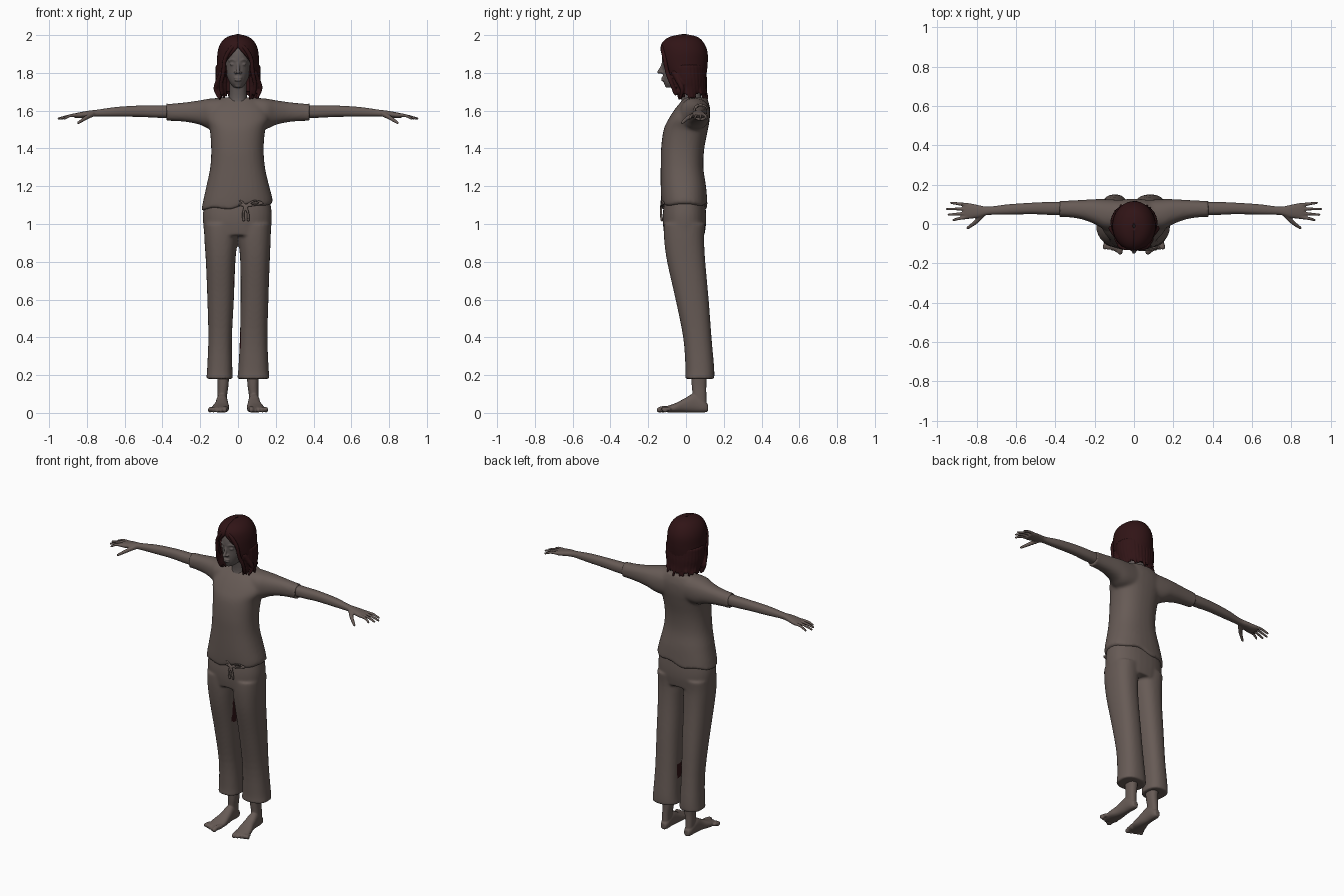
import bpy, bmesh, math, random
from mathutils import Vector, Matrix

random.seed(4)
if "Cube" in bpy.data.objects:
    bpy.data.objects.remove(bpy.data.objects["Cube"])


def material(name, colour):
    mat = bpy.data.materials.new(name)
    mat.use_nodes = True
    mat.diffuse_color = (*colour, 1)
    mat.node_tree.nodes["Principled BSDF"].inputs["Base Color"].default_value = (*colour, 1)
    return mat


CLOTH = material("warm grey", (0.135, 0.104, 0.092))
FACE = material("face grey", (0.12, 0.1, 0.095))
HAIR = material("dark red", (0.03, 0.007, 0.008))


def resample(rows, steps):
    """Catmull-Rom interpolation through rows of numbers."""
    out = []
    for i in range(len(rows) - 1):
        a, b, c, d = (rows[max(0, min(len(rows) - 1, i + k))] for k in (-1, 0, 1, 2))
        for s in range(steps):
            t = s / steps
            out.append([q + t / 2 * (r - p + t * (2 * p - 5 * q + 4 * r - u + t * (3 * (q - r) + u - p)))
                        for p, q, r, u in zip(a, b, c, d)])
    return out + [list(rows[-1])]


def loft(bm, axis, rows, side=1, power=0.85, gap=None, count=32):
    """Rounded rings; each row is a position on the axis, then low/high bounds of the other two."""
    rings = []
    for pos, a0, a1, b0, b1 in resample(rows, 4):
        start = gap(pos) if gap else 0
        ring = []
        for k in range(count):
            t = start + (2 * math.pi - 2 * start) * k / (count - 1 if gap else count)
            s, c = math.sin(t), -math.cos(t)
            u = (a0 + a1) / 2 + (a1 - a0) / 2 * math.copysign(abs(s) ** power, s)
            v = (b0 + b1) / 2 + (b1 - b0) / 2 * math.copysign(abs(c) ** power, c)
            x, y, z = {"X": (pos, u, v), "Y": (u, pos, v), "Z": (u, v, pos)}[axis]
            ring.append(bm.verts.new((x * side, y, z)))
        rings.append(ring)
    for lower, upper in zip(rings, rings[1:]):
        for k in range(count - 1 if gap else count):
            n = (k + 1) % count
            bm.faces.new((lower[k], lower[n], upper[n], upper[k]))
    if not gap:
        bm.faces.new(rings[0])
        bm.faces.new(rings[-1])


def chain(bm, points, r0, r1, side=1, steps=8):
    """Tapered strand of overlapping beads, fused later by the remesh."""
    path = resample(points, steps)
    for i, p in enumerate(path):
        r = r0 + (r1 - r0) * i / (len(path) - 1)
        place = Matrix.Translation((p[0] * side, p[1], p[2]))
        bmesh.ops.create_icosphere(bm, subdivisions=1, radius=r * 1.08, matrix=place)


def blob(bm, centre, size):
    place = Matrix.Translation(centre) @ Matrix.Diagonal((*size, 1))
    bmesh.ops.create_icosphere(bm, subdivisions=3, radius=1, matrix=place)


def finish(bm, name, mats, voxel=None, smooth=4):
    bmesh.ops.recalc_face_normals(bm, faces=bm.faces)
    mesh = bpy.data.meshes.new(name)
    bm.to_mesh(mesh)
    bm.free()
    ob = bpy.data.objects.new(name, mesh)
    bpy.context.collection.objects.link(ob)
    for mat in mats:
        mesh.materials.append(mat)
    if voxel:
        fuse = ob.modifiers.new("fuse", "REMESH")
        fuse.mode = "VOXEL"
        fuse.voxel_size = voxel
        soften = ob.modifiers.new("soften", "SMOOTH")
        soften.iterations = smooth
        bpy.context.view_layer.objects.active = ob
        for mod in ("fuse", "soften"):
            bpy.ops.object.modifier_apply(modifier=mod)
    for poly in ob.data.polygons:
        poly.use_smooth = True
    return ob


# Shirt: torso and short sleeves
bm = bmesh.new()
loft(bm, "Z", [(1.09, -.195, .185, -.128, .114), (1.13, -.187, .18, -.132, .112), (1.2, -.168, .165, -.134, .106),
               (1.3, -.147, .143, -.134, .092), (1.4, -.142, .136, -.132, .097), (1.5, -.15, .145, -.118, .116),
               (1.56, -.17, .17, -.09, .126), (1.62, -.15, .15, -.05, .126), (1.67, -.09, .09, -.005, .11)])
for side in (1, -1):
    loft(bm, "X", [(.04, -.03, .12, 1.5, 1.67), (.14, -.03, .126, 1.5, 1.665), (.2, 0, .126, 1.525, 1.655),
                   (.27, .025, .122, 1.54, 1.645), (.35, .036, .118, 1.546, 1.637),
                   (.378, .034, .119, 1.544, 1.639)], side)
shirt = finish(bm, "shirt", [CLOTH], .009, 5)
for v in shirt.data.vertices:
    k = max(0, min(1, (1.22 - v.co.z) / .1))
    v.co.z += k * (.1 * v.co.x + .008 * math.sin(35 * v.co.x))

# Trousers: pelvis and two flared legs
bm = bmesh.new()
loft(bm, "Z", [(.94, -.178, .172, -.115, .098), (1, -.184, .177, -.122, .106),
               (1.06, -.185, .178, -.122, .106), (1.14, -.172, .168, -.112, .098)])
sides = [(.18, -.005, .15), (.24, -.003, .149), (.4, -.015, .135), (.6, -.055, .12),
         (.8, -.1, .102), (.92, -.116, .096), (1, -.118, .102)]
spans = {"right": [(-.168, -.028), (-.163, -.03), (-.157, -.032), (-.162, -.022), (-.17, -.014), (-.178, -.004), (-.18, 0)],
         "left": [(-.004, .168), (.002, .162), (.01, .156), (.014, .161), (.012, .168), (.002, .173), (0, .175)]}
for span in spans.values():
    loft(bm, "Z", [(z, *xs, y0, y1) for (z, y0, y1), xs in zip(sides, span)])
trousers = finish(bm, "trousers", [CLOTH, HAIR], .008, 5)
for poly in trousers.data.polygons:
    x, y, z = poly.center
    right_patch = x < 0 and poly.normal.x > .7 and .68 < z < .87 and abs(y + .01) < .02
    left_patch = x > 0 and poly.normal.x < -.7 and .34 < z < .43 and abs(y - .05) < .025
    poly.material_index = int(right_patch or left_patch)

# Drawstring bow and hanging ends
bm = bmesh.new()
for side, reach in ((-1, .05), (1, .09)):
    chain(bm, [(.04, -.128, 1.095), (.04 + side * reach / 2, -.13, 1.122), (.04 + side * reach, -.118, 1.11),
               (.04 + side * reach / 2, -.13, 1.1), (.04, -.13, 1.095)], .006, .006, steps=12)
    chain(bm, [(.04, -.13, 1.1), (.04 + side * .012, -.132, 1.06), (.042 + side * .012, -.128, 1.02)], .007, .008)
finish(bm, "drawstring", [CLOTH], .004, 2)

for side, label in ((1, "left"), (-1, "right")):
    # Forearm, palm, fingers and thumb
    bm = bmesh.new()
    loft(bm, "X", [(.3, .045, .11, 1.56, 1.63), (.42, .046, .112, 1.562, 1.628), (.52, .05, .108, 1.567, 1.627),
                   (.64, .047, .1, 1.568, 1.62), (.74, .046, .088, 1.569, 1.606), (.79, .033, .096, 1.566, 1.6),
                   (.84, .026, .106, 1.56, 1.591), (.865, .03, .103, 1.561, 1.585)], side)
    for root, tip, end in ((.035, .02, .918), (.056, .047, .942), (.077, .076, .95), (.097, .108, .93)):
        chain(bm, [(.845, root, 1.576), (.89, (root + tip) / 2, 1.573), (end, tip, 1.558)], .0105, .007, side, 10)
    chain(bm, [(.77, .05, 1.582), (.805, .01, 1.562), (.845, -.02, 1.536)], .016, .008, side)
    finish(bm, label + "_arm", [CLOTH], .004, 4)

    # Bare foot, ankle and toes
    bm = bmesh.new()
    loft(bm, "Z", [(.03, .06, .108, .035, .11), (.09, .058, .108, .035, .108),
                   (.15, .05, .108, .03, .108), (.24, .045, .115, .025, .115)], side)
    loft(bm, "Y", [(-.115, .058, .14, .004, .032), (-.06, .047, .138, .002, .05), (-.01, .05, .122, .002, .075),
                   (.04, .055, .115, .002, .1), (.09, .057, .11, .002, .07), (.116, .066, .1, .006, .045)], side)
    for i in range(5):
        x = .064 + .0195 * i
        size = .017 if i == 0 else .0115
        chain(bm, [(x, -.09, .02), (x + .006, -.12, .021), (x + .007, -.142 + .008 * i, size * .95)], size, size * .9, side)
    finish(bm, label + "_foot", [CLOTH], .0045, 4)

# Head, neck and facial features
bm = bmesh.new()
loft(bm, "Z", [(1.6, -.06, .06, -.05, .09), (1.65, -.05, .05, -.025, .085), (1.72, -.045, .045, -.03, .07),
               (1.8, -.045, .045, -.05, .07)])
loft(bm, "Z", [(1.722, -.022, .022, -.1, -.03), (1.745, -.042, .042, -.117, .02), (1.785, -.06, .06, -.123, .06),
               (1.83, -.069, .069, -.124, .08), (1.88, -.073, .073, -.127, .085), (1.93, -.068, .068, -.113, .075),
               (1.97, -.03, .03, -.06, .04)], power=1)
chain(bm, [(0, -.121, 1.855), (0, -.131, 1.825), (0, -.142, 1.805)], .007, .011)
blob(bm, (0, -.1, 1.735), (.018, .012, .014))
for z in (1.773, 1.761):
    blob(bm, (0, -.12, z), (.022, .011, .006))
for side in (1, -1):
    blob(bm, (side * .012, -.128, 1.802), (.009, .01, .007))
    blob(bm, (side * .029, -.112, 1.845), (.015, .009, .007))
    chain(bm, [(.012, -.121, 1.864), (.03, -.117, 1.871), (.048, -.103, 1.863)], .007, .005, side)
finish(bm, "head", [FACE], .004, 3)


# Hair: open-fronted shell with hanging locks
def face_gap(z):
    return max(0.0, min(.72, (1.935 - z) * 9))


bm = bmesh.new()
loft(bm, "Z", [(1.7, -.098, .098, -.05, .085), (1.74, -.106, .106, -.075, .092), (1.79, -.107, .107, -.105, .102),
               (1.85, -.105, .105, -.127, .109), (1.91, -.102, .102, -.13, .108), (1.955, -.086, .086, -.122, .09),
               (1.985, -.054, .054, -.085, .058), (1.999, -.005, .005, -.02, 0)], power=1, gap=face_gap, count=48)
shell = finish(bm, "hair_shell", [HAIR])
thick = shell.modifiers.new("thickness", "SOLIDIFY")
thick.thickness = .012
thick.offset = 0

bm = bmesh.new()
for i in range(26):
    t = .75 + (2 * math.pi - 1.5) * i / 25
    flick = random.uniform(.84, 1.06)
    tip = 1.672 + random.uniform(-.012, .025)

    def spot(scale, z, back):
        return (.104 * scale * math.sin(t), back - .088 * scale * math.cos(t), z)

    chain(bm, [spot(1, 1.83, .004), spot(1.03, 1.77, .008), spot(.98, 1.72, .015), spot(flick, tip, .022)],
          .017, .007, steps=10)
for side in (1, -1):
    chain(bm, [(.004, -.116, 1.955), (.04, -.122, 1.925), (.07, -.112, 1.87), (.078, -.098, 1.8),
               (.09, -.075, 1.74), (.085, -.055, 1.69)], .013, .011, side, 14)
    chain(bm, [(.085, -.06, 1.8), (.112, -.03, 1.74), (.118, -.02, 1.71), (.1, -.03, 1.668)], .018, .008, side, 10)
finish(bm, "hair_locks", [HAIR], .005, 2)
